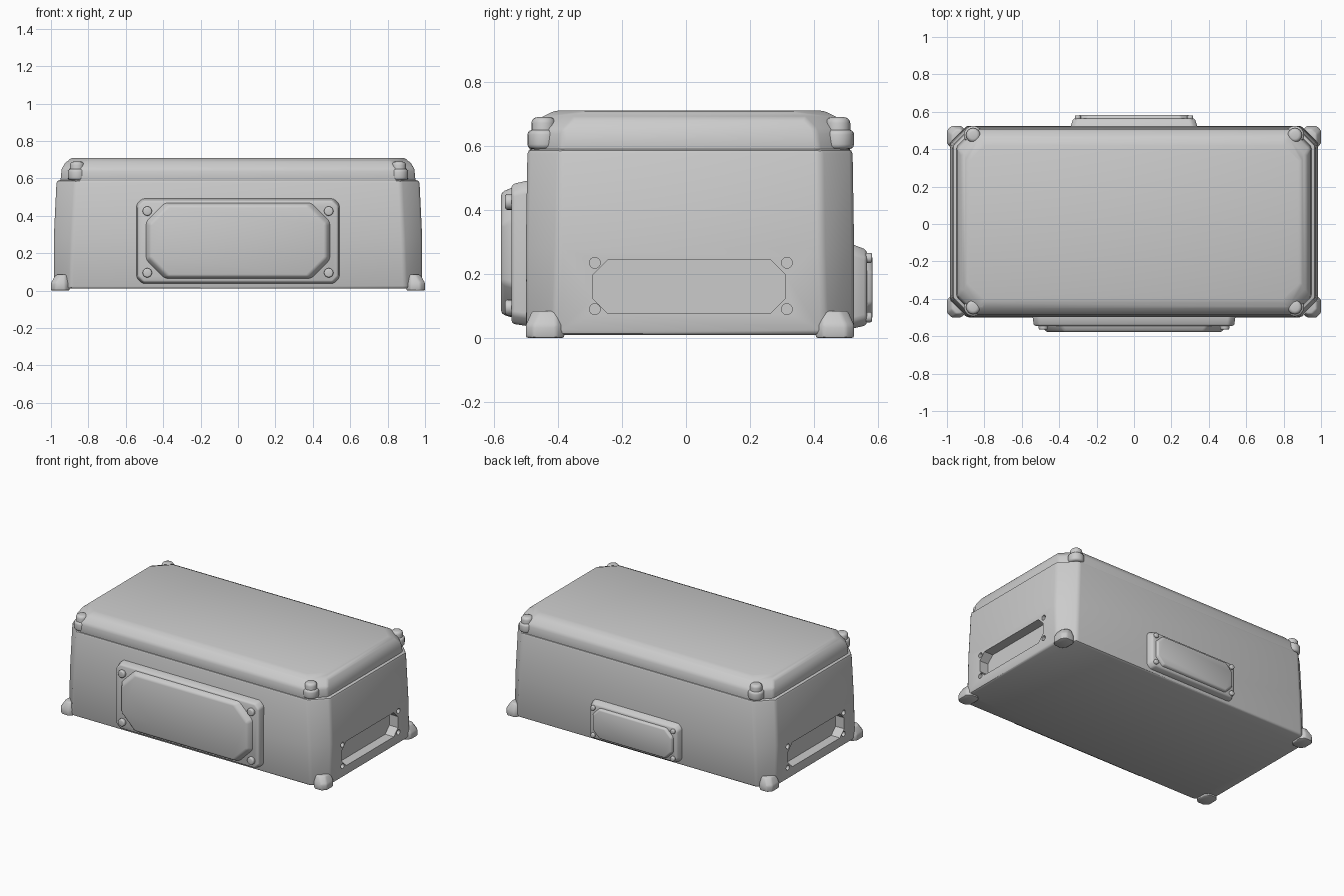
import bpy, bmesh
from math import radians
from mathutils import Matrix

if "Cube" in bpy.data.objects:
    bpy.data.objects.remove(bpy.data.objects["Cube"])

FRONT = Matrix.Rotation(radians(90), 4, 'X')
BACK = Matrix.Rotation(radians(180), 4, 'Z') @ FRONT
RIGHT = Matrix.Rotation(radians(90), 4, 'Z') @ FRONT
LEFT = Matrix.Rotation(radians(-90), 4, 'Z') @ FRONT
UP = Matrix.Identity(4)


def activate(ob):
    bpy.ops.object.select_all(action='DESELECT')
    ob.select_set(True)
    bpy.context.view_layer.objects.active = ob


def finish(ob, bevel=0.0, segments=2):
    activate(ob)
    if bevel:
        m = ob.modifiers.new("soft_edges", 'BEVEL')
        m.width, m.segments = bevel, segments
        m.limit_method, m.angle_limit = 'ANGLE', radians(25)
        bpy.ops.object.modifier_apply(modifier=m.name)
    bpy.ops.object.shade_smooth_by_angle(angle=radians(40))
    return ob


def loft(name, rings, frame=UP, bevel=0.0):
    """Stack of corner-cut rectangles: (x0, x1, y0, y1, height, corner cut)."""
    bm = bmesh.new()
    loops = []
    for x0, x1, y0, y1, z, c in rings:
        pts = [(x0 + c, y0), (x1 - c, y0), (x1, y0 + c), (x1, y1 - c),
               (x1 - c, y1), (x0 + c, y1), (x0, y1 - c), (x0, y0 + c)]
        loops.append([bm.verts.new(frame @ Matrix.Translation((x, y, z)).translation)
                      for x, y in pts])
    for a, b in zip(loops, loops[1:]):
        for i in range(8):
            j = (i + 1) % 8
            bm.faces.new((a[i], a[j], b[j], b[i]))
    bm.faces.new(loops[0][::-1])
    bm.faces.new(loops[-1])
    bmesh.ops.recalc_face_normals(bm, faces=bm.faces)
    mesh = bpy.data.meshes.new(name)
    bm.to_mesh(mesh)
    bm.free()
    ob = bpy.data.objects.new(name, mesh)
    bpy.context.collection.objects.link(ob)
    return finish(ob, bevel)


def knob(name, x, y, z, r, depth, frame=UP, bevel=0.0):
    bpy.ops.mesh.primitive_cylinder_add(vertices=16, radius=r, depth=depth)
    ob = bpy.context.object
    ob.name = name
    ob.data.transform(frame @ Matrix.Translation((x, y, z)))
    return finish(ob, bevel, 3)


def cut(target, cutter):
    activate(target)
    m = target.modifiers.new("cut", 'BOOLEAN')
    m.operation, m.solver, m.object = 'DIFFERENCE', 'EXACT', cutter
    bpy.ops.object.modifier_apply(modifier=m.name)
    bpy.data.objects.remove(cutter)


# Main box with cut vertical corners
body = loft("body", [(-.985, .985, -.5, .525, .01, .09),
                     (-.985, .985, -.5, .525, .28, .1),
                     (-.97, .97, -.495, .52, .59, .1)], bevel=.015)

# Long recess and four screw holes in each end
for frame, s in ((RIGHT, 1), (LEFT, -1)):
    a, b = sorted((-.29 * s, .31 * s))
    cut(body, loft("recess_cutter", [(a, b, .078, .243, .92, .045),
                                     (a, b, .078, .243, 1.05, .045)], frame))
    for y in (-.285, .315):
        for z in (.09, .235):
            cut(body, knob("hole_cutter", y * s, z, 1.0, .017, .09, frame))
finish(body)

# Lid with sloping shoulders
loft("lid", [(-.95, .95, -.49, .515, .58, .1),
             (-.943, .943, -.485, .505, .65, .1),
             (-.92, .92, -.45, .47, .69, .1),
             (-.89, .89, -.41, .43, .71, .1)], bevel=.012)

# Corner fasteners on the lid, and feet at the base
for sx, side in ((-1, "left"), (1, "right")):
    for y, end in ((-.445, "front"), (.475, "back")):
        tag = f"{end}_{side}"
        knob(f"lid_lug_{tag}", .86 * sx, y, .62, .05, .06, bevel=.015)
        knob(f"lid_bolt_{tag}", .86 * sx, y, .637, .038, .105, bevel=.018)
    for y0, y1, end in ((-.5, -.38, "front"), (.405, .525, "back")):
        a, b = sorted((.9 * sx, 1.0 * sx))
        ta, tb = sorted((.9 * sx, .975 * sx))
        t0, t1 = (y0 + .02, y1) if y0 < 0 else (y0, y1 - .02)
        loft(f"foot_{end}_{side}", [(a, b, y0, y1, 0, .025),
                                    (a, b, y0, y1, .04, .025),
                                    (ta, tb, t0, t1, .085, .025)], bevel=.008)

# Large front cover: flange, raised panel, screws
loft("front_flange", [(-.545, .545, .035, .495, .48, .03),
                      (-.535, .535, .045, .48, .545, .03)], FRONT, .01)
loft("front_panel", [(-.5, .5, .06, .475, .53, .1),
                     (-.47, .47, .075, .455, .578, .1)], FRONT, .012)
for x in (-.485, .485):
    for z in (.095, .425):
        knob("front_screw", x, z, .55, .025, .03, FRONT, .008)

# Small back cover
loft("back_flange", [(-.345, .345, .025, .3, .5, .025),
                     (-.325, .325, .04, .275, .565, .025)], BACK, .01)
loft("back_panel", [(-.305, .305, .05, .265, .55, .05),
                    (-.295, .295, .06, .255, .583, .05)], BACK, .008)
for x in (-.3, .3):
    for z in (.065, .25):
        knob("back_screw", x, z, .568, .016, .026, BACK, .006)
